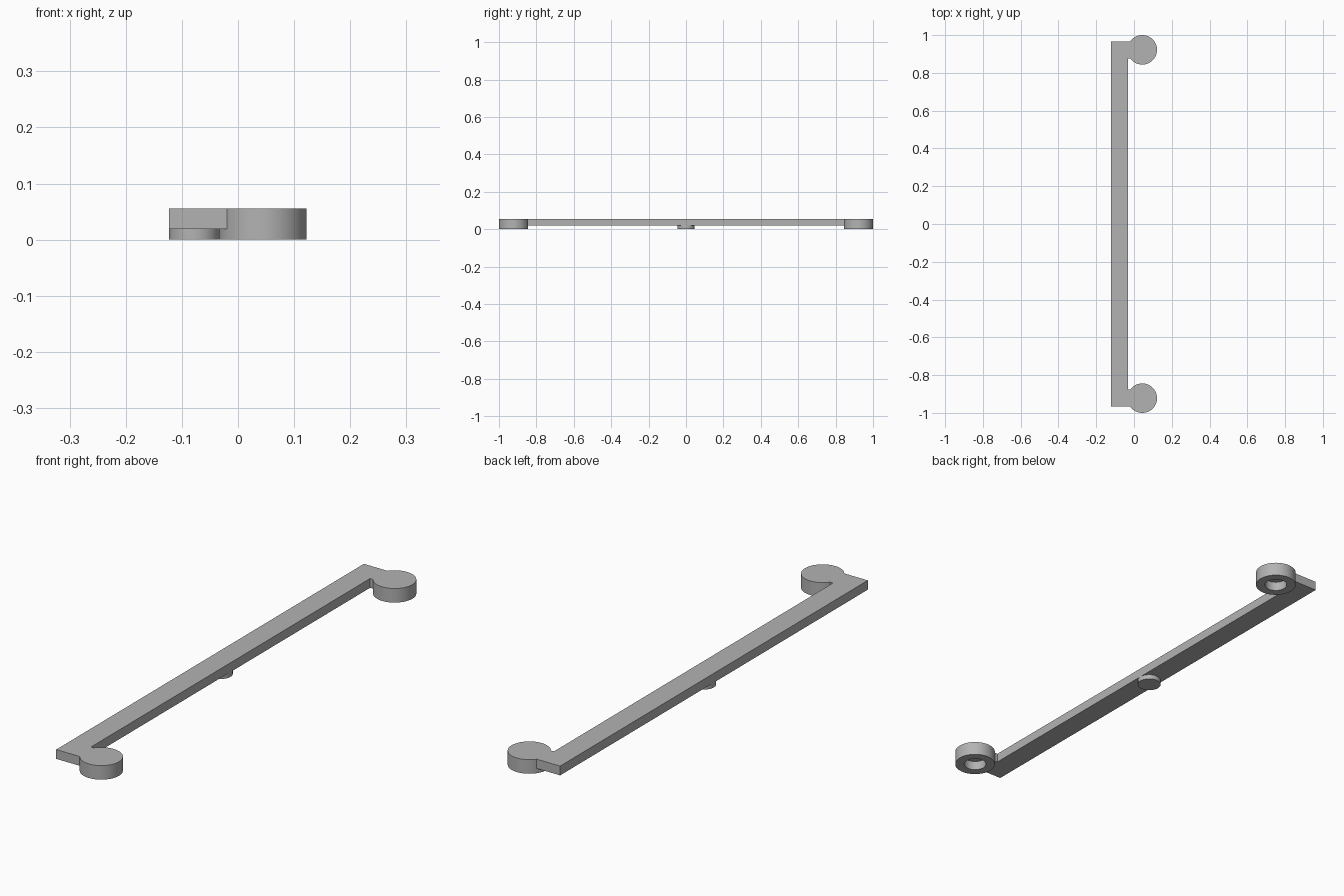
import bpy, bmesh
from math import cos, sin, radians, pi

cube = bpy.data.objects.get("Cube")
if cube:
    bpy.data.objects.remove(cube, do_unlink=True)

GREY = (0.45, 0.45, 0.45, 1)
mat = bpy.data.materials.new("plain grey")
mat.use_nodes = True
mat.diffuse_color = GREY
mat.node_tree.nodes["Principled BSDF"].inputs["Base Color"].default_value = GREY

TOP, UNDER = 0.056, 0.019          # upper and lower faces of the bar
LEFT, RIGHT = -0.123, -0.033       # long edges of the bar
END = 0.967                        # half length of the bar
KNOB_X, KNOB_Y, KNOB_R = 0.044, 0.922, 0.078
SEGMENTS = 72


def finish(name, bm, location=(0, 0, 0)):
    bmesh.ops.recalc_face_normals(bm, faces=bm.faces)
    mesh = bpy.data.meshes.new(name)
    bm.to_mesh(mesh)
    bm.free()
    mesh.materials.append(mat)
    obj = bpy.data.objects.new(name, mesh)
    obj.location = location
    bpy.context.collection.objects.link(obj)
    bpy.ops.object.select_all(action="DESELECT")
    obj.select_set(True)
    bpy.context.view_layer.objects.active = obj
    bpy.ops.object.shade_smooth_by_angle(angle=radians(30))
    return obj


def lathe(name, profile, location):
    """Closed round solid from (radius, z) points; first and last rings are capped."""
    bm = bmesh.new()
    rings = []
    for r, z in profile:
        angles = [2 * pi * i / SEGMENTS for i in range(SEGMENTS)]
        rings.append([bm.verts.new((r * cos(a), r * sin(a), z)) for a in angles])
    for low, high in zip(rings, rings[1:]):
        for i in range(SEGMENTS):
            j = (i + 1) % SEGMENTS
            bm.faces.new((low[i], low[j], high[j], high[i]))
    bm.faces.new(rings[0])
    bm.faces.new(rings[-1])
    return finish(name, bm, location)


# Bar with a short tab at each end, the tab ends curved to meet the knobs
arc = [(KNOB_X - KNOB_R * cos(radians(a)), KNOB_Y + KNOB_R * sin(radians(a)))
       for a in range(-35, 36, 5)]
half = [(RIGHT, arc[0][1])] + arc + [(arc[-1][0], END), (LEFT, END)]
outline = half + [(x, -y) for x, y in reversed(half)]
bm = bmesh.new()
face = bm.faces.new([bm.verts.new((x, y, UNDER)) for x, y in outline])
raised = bmesh.ops.extrude_face_region(bm, geom=[face], use_keep_orig=True)
bmesh.ops.translate(bm, vec=(0, 0, TOP - UNDER),
                    verts=[v for v in raised["geom"] if isinstance(v, bmesh.types.BMVert)])
finish("bar", bm)

# Round knobs, each with a blind hole in the underside
HOLE_R, HOLE_TOP = 0.043, 0.037
knob = [(HOLE_R, HOLE_TOP), (HOLE_R, 0), (KNOB_R, 0), (KNOB_R, TOP)]
for name, side in (("front_knob", -1), ("back_knob", 1)):
    lathe(name, knob, (KNOB_X, side * KNOB_Y, 0))

# Round foot under the middle of the bar
foot_r = (RIGHT - LEFT) / 2
lathe("middle_foot", [(foot_r, 0), (foot_r, UNDER)], ((LEFT + RIGHT) / 2, 0, 0))
